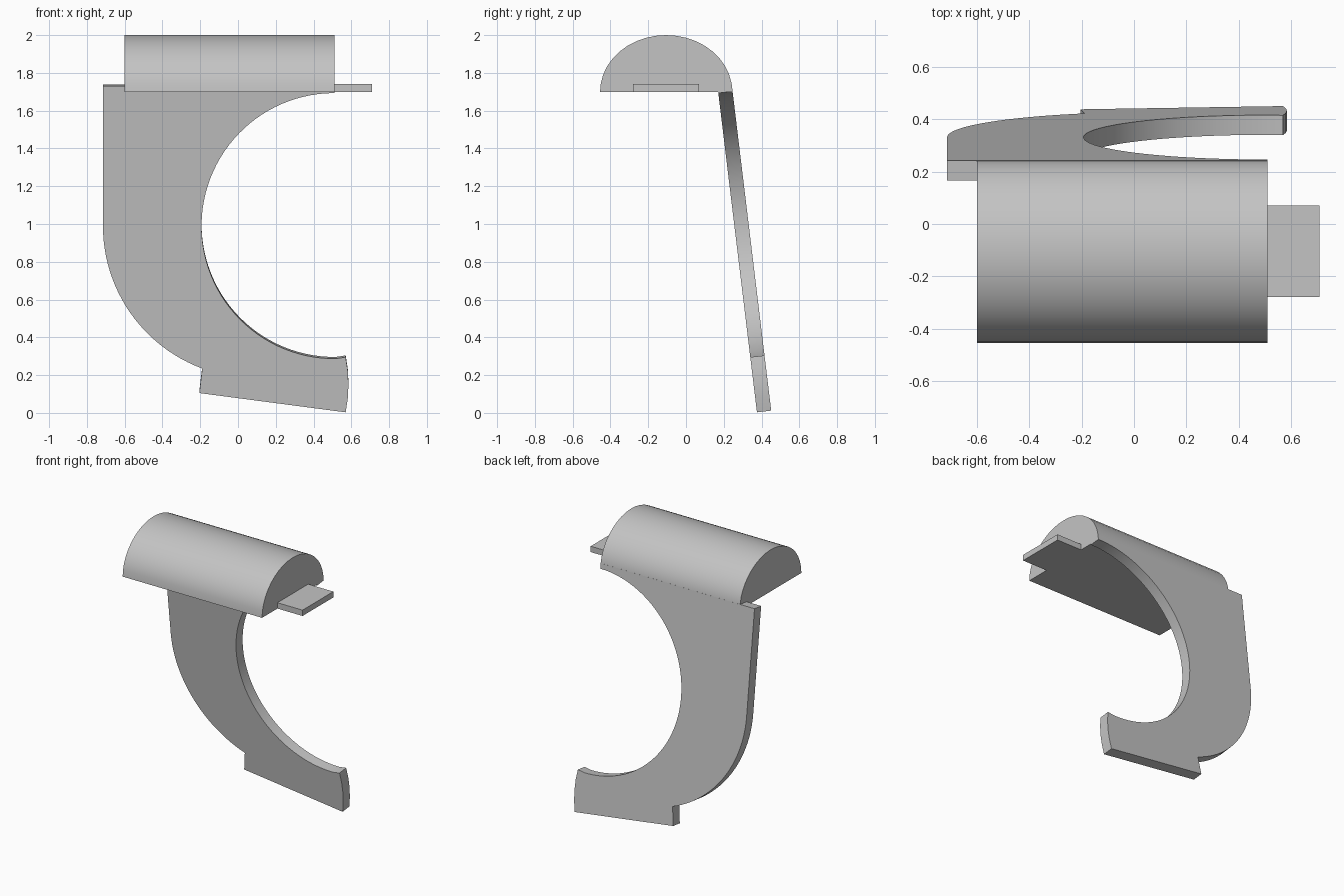
import bpy, bmesh, math
from mathutils import Vector

if "Cube" in bpy.data.objects:
    bpy.data.objects.remove(bpy.data.objects["Cube"], do_unlink=True)

grey = bpy.data.materials.new("plain grey")
grey.use_nodes = True
colour = (0.55, 0.55, 0.55, 1)
grey.diffuse_color = colour
grey.node_tree.nodes["Principled BSDF"].inputs["Base Color"].default_value = colour


def arc(cx, cz, rx, rz, start, end, steps):
    """Points along an elliptical arc, angles in degrees."""
    angles = [math.radians(start + (end - start) * i / steps) for i in range(steps + 1)]
    return [(cx + rx * math.cos(a), cz + rz * math.sin(a)) for a in angles]


def extrude_profile(name, points, offset):
    """Solid made by sweeping a closed 3D outline along an offset."""
    bm = bmesh.new()
    face = bm.faces.new([bm.verts.new(p) for p in points])
    result = bmesh.ops.extrude_face_region(bm, geom=[face], use_keep_orig=True)
    moved = [v for v in result["geom"] if isinstance(v, bmesh.types.BMVert)]
    bmesh.ops.translate(bm, verts=moved, vec=offset)
    bmesh.ops.recalc_face_normals(bm, faces=bm.faces)
    mesh = bpy.data.meshes.new(name)
    bm.to_mesh(mesh)
    bm.free()
    obj = bpy.data.objects.new(name, mesh)
    bpy.context.collection.objects.link(obj)
    mesh.materials.append(grey)
    bpy.ops.object.select_all(action="DESELECT")
    obj.select_set(True)
    bpy.context.view_layer.objects.active = obj
    bpy.ops.object.shade_smooth_by_angle(angle=math.radians(30))
    return obj


# Half-round body lying along x
body = [(-0.6, y, z) for y, z in arc(-0.105, 1.7, 0.35, 0.3, 0, 180, 20)]
extrude_profile("half_round_body", body, Vector((1.11, 0, 0)))

# Flat tab at the end of the body
tab = [(0.51, y, z) for y, z in [(-0.28, 1.7), (0.07, 1.7), (0.07, 1.742), (-0.28, 1.742)]]
extrude_profile("end_tab", tab, Vector((0.2, 0, 0)))

# Leaning hook plate: outer edge, foot, rounded tip, then inner arc
outline = [(0.51, 1.73), (-0.715, 1.73)]
outline += arc(0.09, 0.99, 0.805, 0.755 / math.sin(math.radians(69.7)), 180, 249.7, 24)
outline += [(-0.205, 0.105), (0.57, 0.003), (0.581, 0.075), (0.585, 0.15), (0.581, 0.225), (0.57, 0.295)]
outline += arc(0.51, 0.99, 0.703, 0.703, 274, 90, 56)[1:]

lean = math.radians(6.9)
plate = [(x, 0.376 - z * math.tan(lean), z) for x, z in outline]
thickness = Vector((0, math.cos(lean), math.sin(lean))) * 0.076
extrude_profile("hook_plate", plate, thickness)
